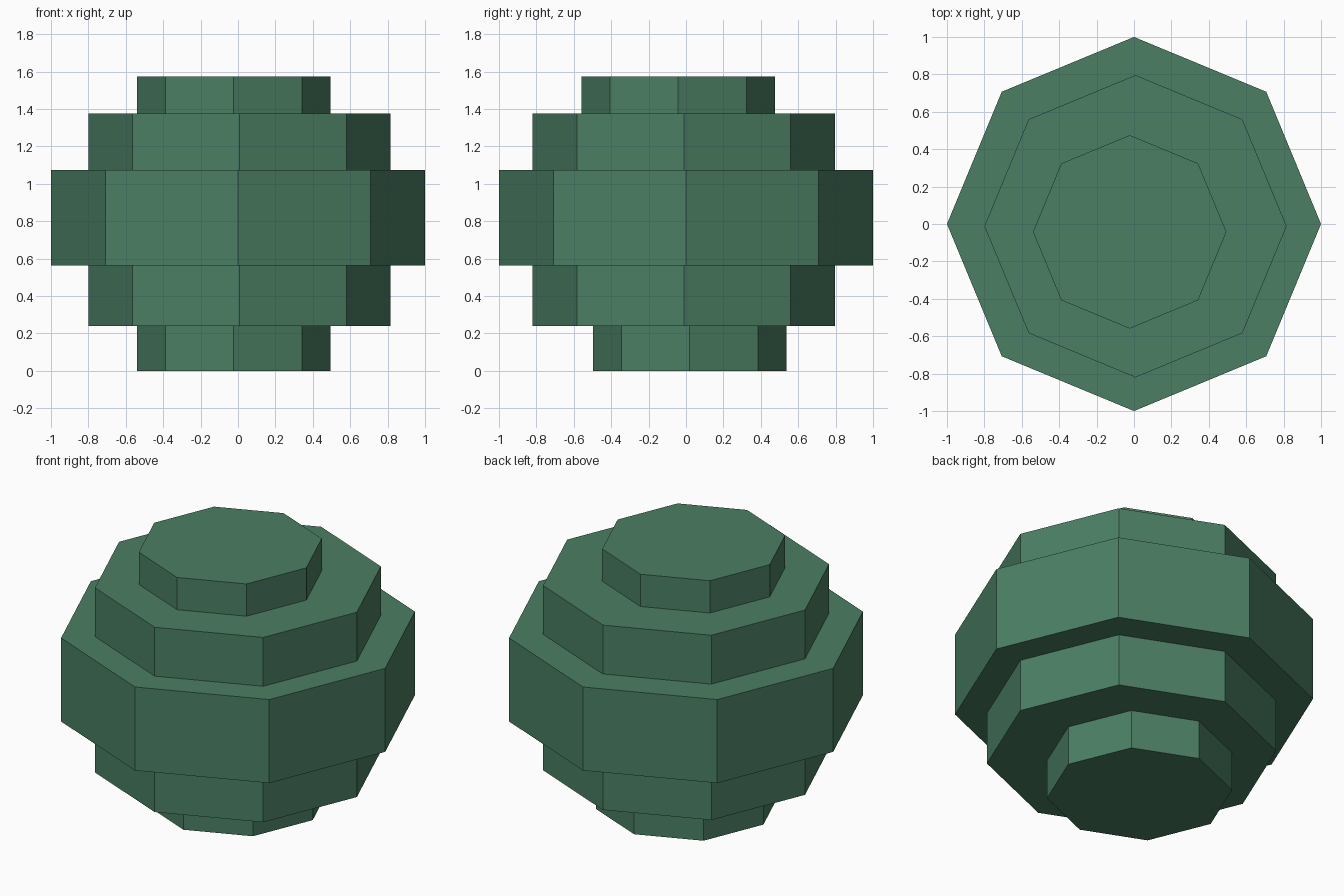
import bpy

if "Cube" in bpy.data.objects:
    bpy.data.objects.remove(bpy.data.objects["Cube"])

# Shared foliage green
green = bpy.data.materials.new("foliage_green")
green.diffuse_color = (0.07, 0.21, 0.125, 1)
green.use_nodes = True
green.node_tree.nodes["Principled BSDF"].inputs["Base Color"].default_value = green.diffuse_color


def tier(name, x, y, radius, z0, z1):
    """Flat-faced octagonal slab with corners on the x and y axes."""
    bpy.ops.mesh.primitive_cylinder_add(
        vertices=8, radius=radius, depth=z1 - z0,
        location=(x, y, (z0 + z1) / 2))
    slab = bpy.context.object
    slab.name = name
    slab.data.materials.append(green)


# Stacked tiers of the bush, bottom to top, slightly off-centre
tier("bottom_tier", -0.023, 0.02, 0.517, 0.0, 0.24)
tier("lower_tier", 0.008, -0.012, 0.808, 0.24, 0.562)
tier("middle_tier", 0.0, 0.0, 1.0, 0.562, 1.075)
tier("upper_tier", 0.008, -0.012, 0.808, 1.075, 1.375)
tier("top_tier", -0.023, -0.042, 0.517, 1.375, 1.573)
